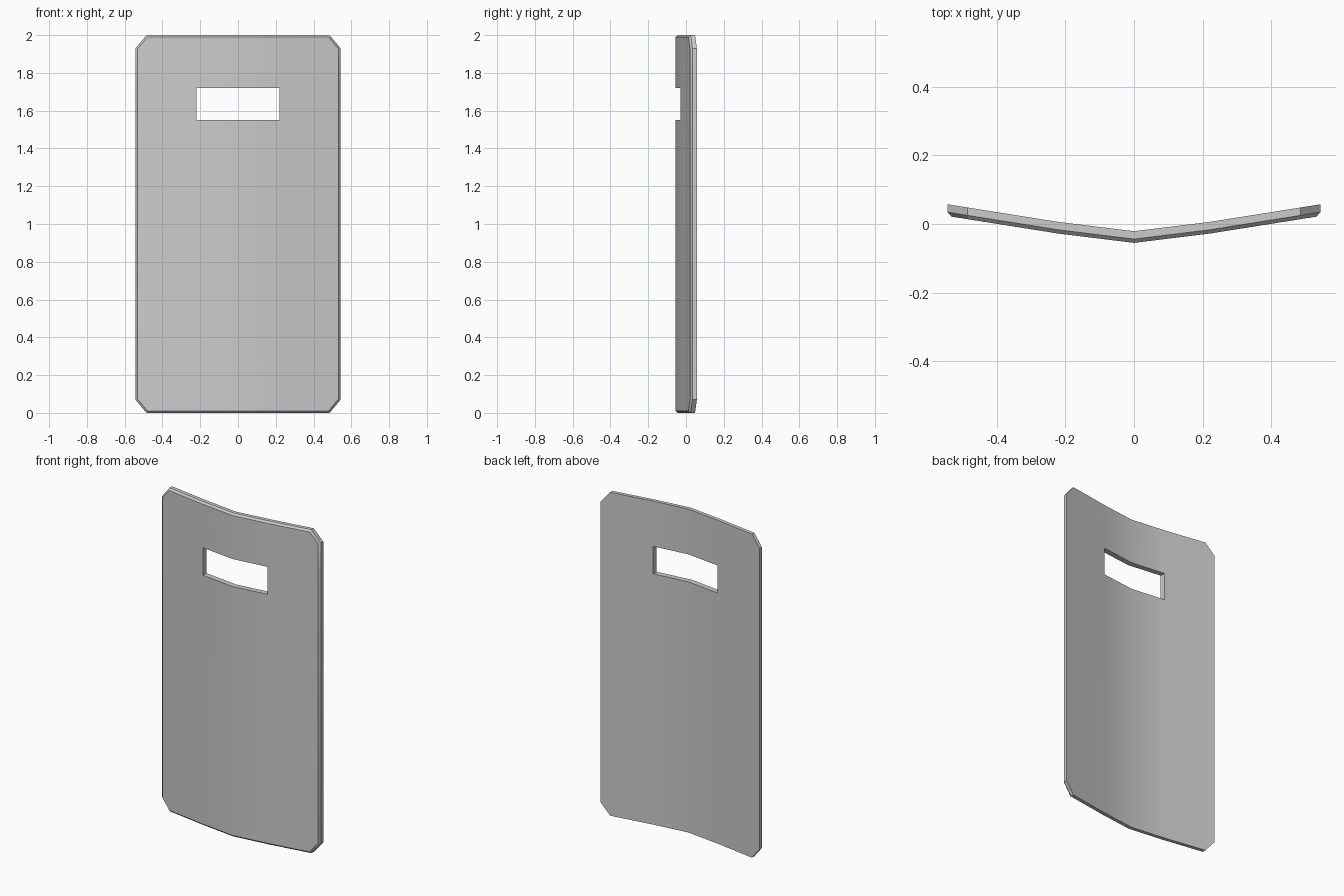
import bpy, bmesh, math

if "Cube" in bpy.data.objects:
    bpy.data.objects.remove(bpy.data.objects["Cube"])

THICK = 0.034
half = [(0, -0.021), (0.22, 0.006), (0.485, 0.048), (0.543, 0.0575)]   # x, back y
cols = [(-x, y) for x, y in reversed(half[1:])] + half
rows = [0, 0.07, 1.55, 1.72, 1.93, 2.0]

bm = bmesh.new()
grid = [[bm.verts.new((x, y, z)) for x, y in cols] for z in rows]

# Curved sheet: viewing slot left open, corner cells clipped to triangles
last_c, last_r = len(cols) - 1, len(rows) - 1
corners = [grid[j][i] for j in (0, last_r) for i in (0, last_c)]
for j in range(last_r):
    for i in range(last_c):
        if j == 2 and i in (2, 3):
            continue
        quad = [grid[j][i], grid[j][i + 1], grid[j + 1][i + 1], grid[j + 1][i]]
        bm.faces.new([v for v in quad if v not in corners])
bmesh.ops.delete(bm, geom=corners, context='VERTS')

# Thickness towards the front
back = bm.faces[:]
ret = bmesh.ops.extrude_face_region(bm, geom=back, use_keep_orig=True)
front = [g for g in ret['geom'] if isinstance(g, bmesh.types.BMFace)]
front_verts = {v for f in front for v in f.verts}
bmesh.ops.translate(bm, verts=list(front_verts), vec=(0, -THICK, 0))
bmesh.ops.recalc_face_normals(bm, faces=bm.faces)


# Bevel along the outer front rim only
def on_rim(e):
    if not all(v in front_verts for v in e.verts):
        return False
    if sum(f in front_faces for f in e.link_faces) != 1:
        return False
    mid = (e.verts[0].co + e.verts[1].co) / 2
    return not (abs(mid.x) < 0.23 and 1.5 < mid.z < 1.75)


front_faces = set(front)
rim = [e for e in bm.edges if on_rim(e)]
bmesh.ops.bevel(bm, geom=rim, offset=0.011, segments=1, affect='EDGES')
bmesh.ops.recalc_face_normals(bm, faces=bm.faces)

mesh = bpy.data.meshes.new("shield_plate")
bm.to_mesh(mesh)
bm.free()
plate = bpy.data.objects.new("shield_plate", mesh)
bpy.context.collection.objects.link(plate)
bpy.context.view_layer.objects.active = plate
plate.select_set(True)
bpy.ops.object.shade_smooth_by_angle(angle=math.radians(30))
